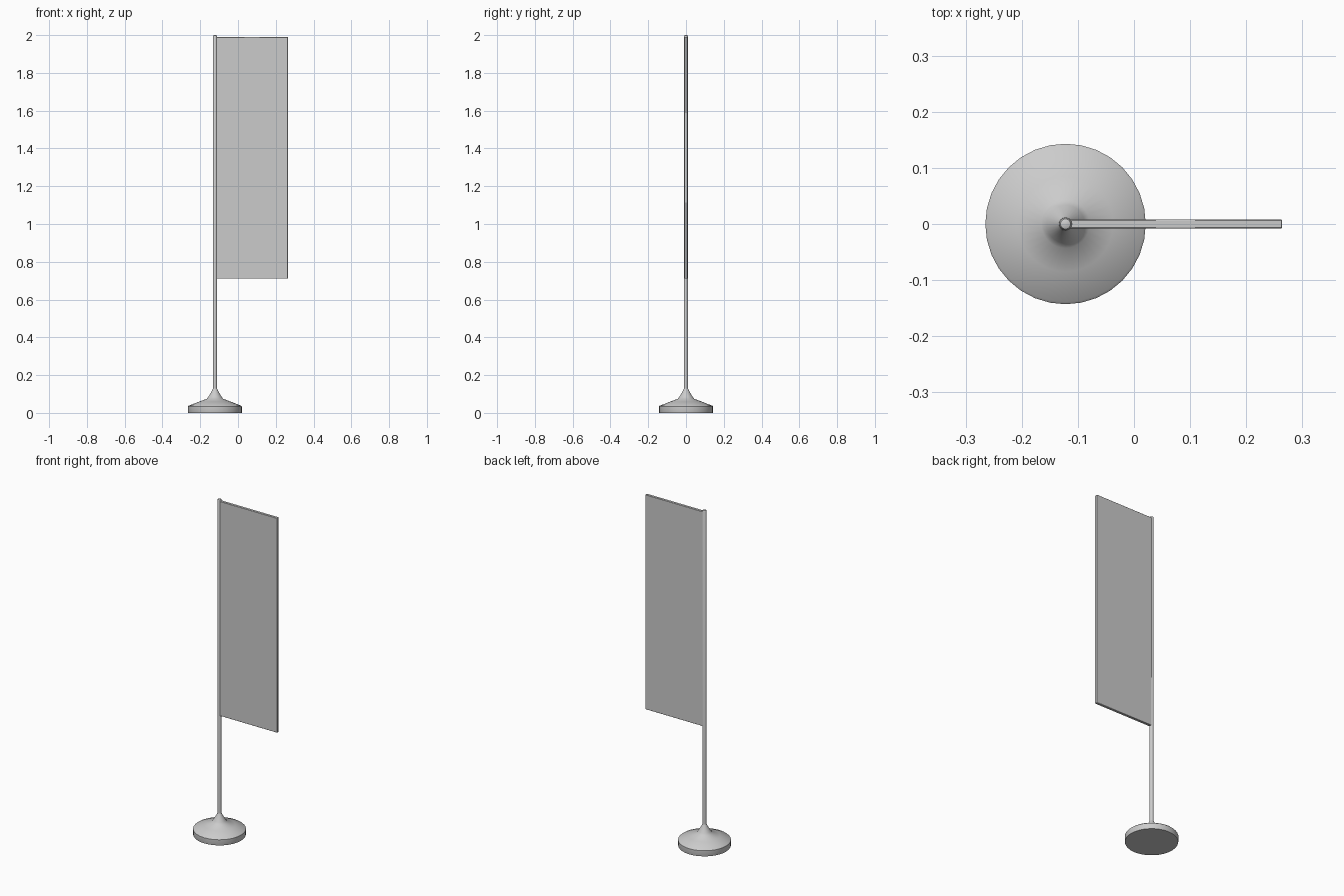
import bpy, bmesh, math
from mathutils import Matrix

if "Cube" in bpy.data.objects:
    bpy.data.objects.remove(bpy.data.objects["Cube"])

POLE_X = -0.122


def lathe(name, profile, sides):
    """Revolve (radius, z) points around z and close both ends."""
    bm = bmesh.new()
    rings = []
    for r, z in profile:
        rings.append([bm.verts.new((r * math.cos(2 * math.pi * i / sides),
                                    r * math.sin(2 * math.pi * i / sides), z))
                      for i in range(sides)])
    for a, b in zip(rings, rings[1:]):
        for i in range(sides):
            j = (i + 1) % sides
            bm.faces.new((a[i], a[j], b[j], b[i]))
    bm.faces.new(rings[0][::-1])
    bm.faces.new(rings[-1])
    return finish(name, bm, (POLE_X, 0, 0))


def finish(name, bm, location):
    mesh = bpy.data.meshes.new(name)
    bm.to_mesh(mesh)
    bm.free()
    obj = bpy.data.objects.new(name, mesh)
    obj.location = location
    bpy.context.collection.objects.link(obj)
    bpy.ops.object.select_all(action='DESELECT')
    obj.select_set(True)
    bpy.context.view_layer.objects.active = obj
    bpy.ops.object.shade_smooth_by_angle(angle=math.radians(40))
    return obj


# Weighted round foot with a flared neck
lathe("base", [(0.142, 0), (0.143, 0.003), (0.143, 0.034), (0.139, 0.038),
               (0.085, 0.059), (0.043, 0.075), (0.034, 0.087),
               (0.016, 0.117), (0.0115, 0.128)], 32)

# Pole with a softly rounded tip
lathe("pole", [(0.0115, 0.10), (0.0115, 1.992), (0.009, 1.998), (0.004, 2.0)], 16)

# Banner panel, held along its inner edge by the pole
x0, x1, z0, z1 = -0.116, 0.264, 0.711, 1.99
bm = bmesh.new()
bmesh.ops.create_cube(bm, size=1, matrix=Matrix.Diagonal((x1 - x0, 0.016, z1 - z0, 1)))
bmesh.ops.bevel(bm, geom=bm.edges[:], offset=0.0015, segments=1, affect='EDGES')
finish("banner", bm, ((x0 + x1) / 2, 0, (z0 + z1) / 2))
